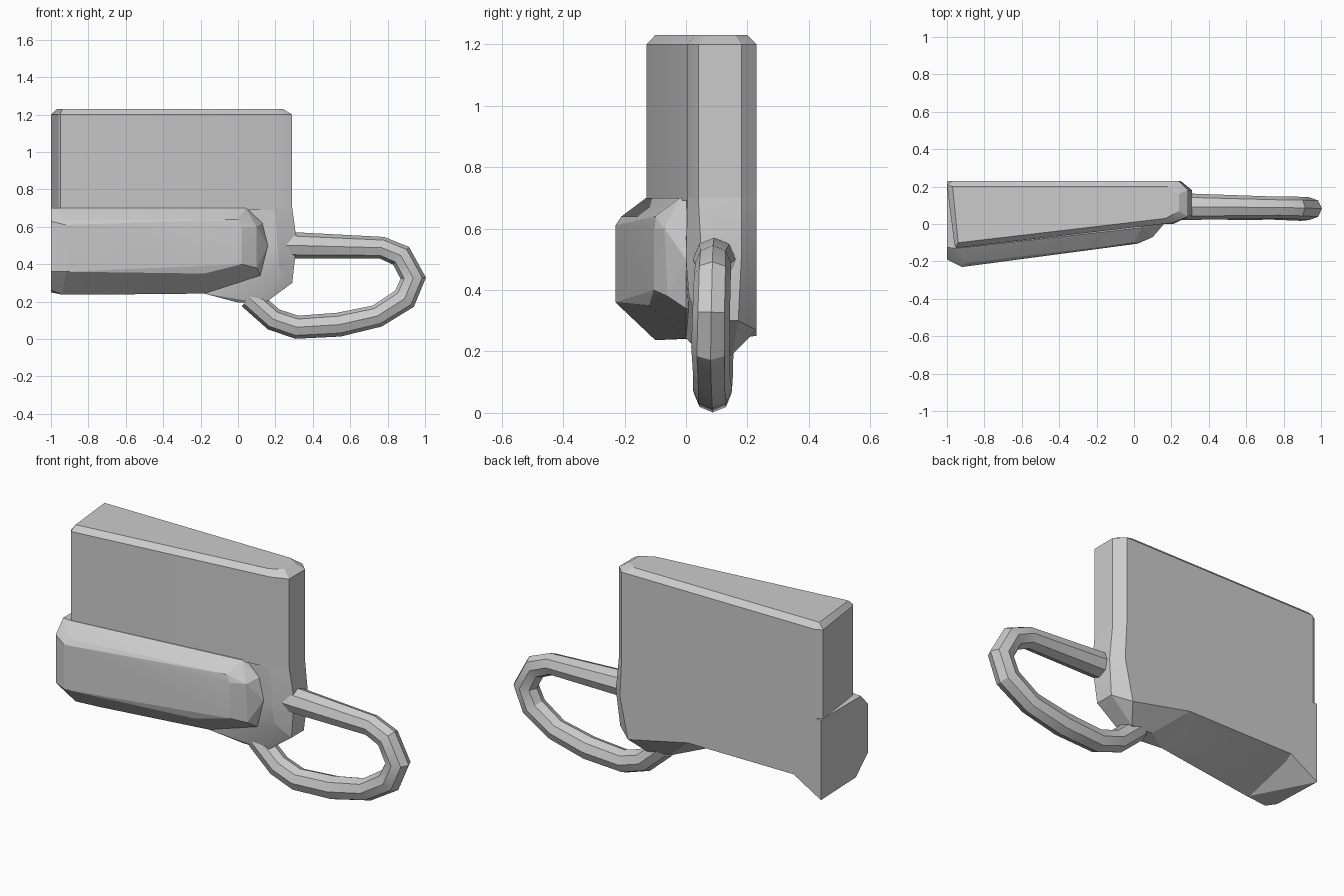
import bpy, bmesh, math
from mathutils import Vector

if "Cube" in bpy.data.objects:
    bpy.data.objects.remove(bpy.data.objects["Cube"])


def finish(name, bm, angle=22):
    bmesh.ops.recalc_face_normals(bm, faces=bm.faces[:])
    me = bpy.data.meshes.new(name)
    bm.to_mesh(me)
    bm.free()
    ob = bpy.data.objects.new(name, me)
    bpy.context.collection.objects.link(ob)
    bpy.ops.object.select_all(action='DESELECT')
    ob.select_set(True)
    bpy.context.view_layer.objects.active = ob
    bpy.ops.object.shade_smooth_by_angle(angle=math.radians(angle))
    return ob


def hull(name, points):
    """Faceted solid wrapped around a few corner points."""
    bm = bmesh.new()
    for p in points:
        bm.verts.new(p)
    bmesh.ops.convex_hull(bm, input=bm.verts[:])
    bmesh.ops.delete(bm, geom=[v for v in bm.verts if not v.link_faces], context='VERTS')
    bmesh.ops.dissolve_limit(bm, angle_limit=math.radians(1),
                             verts=bm.verts[:], edges=bm.edges[:])
    finish(name, bm, 15)


def tube(name, path, sides=8):
    """Round bar along x/z stations (x, z, y, radius), mitred at the bends."""
    bm = bmesh.new()
    pts = [Vector((x, y, z)) for x, z, y, r in path]
    rings = []
    for i, p in enumerate(pts):
        d0 = (p - pts[max(i - 1, 0)]).normalized()
        d1 = (pts[min(i + 1, len(pts) - 1)] - p).normalized()
        t = (d0 + d1).normalized()
        side = t.cross(Vector((0, 1, 0))).normalized()
        wide = side.cross(t)
        r = path[i][3]
        miter = 1 / max(0.8, t.dot(d1 if d1.length else d0))
        rings.append([bm.verts.new(p + side * r * miter * math.cos(a) + wide * r * math.sin(a))
                      for a in (2 * math.pi * k / sides for k in range(sides))])
    for a, b in zip(rings, rings[1:]):
        for k in range(sides):
            n = (k + 1) % sides
            bm.faces.new((a[k], a[n], b[n], b[k]))
    bm.faces.new(rings[0])
    bm.faces.new(rings[-1])
    finish(name, bm, 30)


# Upper block: tapered footprint with a small chamfer around the top
foot = [(-1, .21), (-.97, .23), (.24, .23), (.29, .18),
        (.29, .04), (.2, .005), (-.95, -.128), (-.96, -.11)]
top = [(-.97, .2), (.18, .2), (.24, .16), (.24, .07), (.17, .03), (-.94, -.1)]
hull("upper_block",
     [(x, y, z) for x, y in foot for z in (.69, 1.2)] + [(x, y, 1.23) for x, y in top])

# Bulging barrel along the front, with the sloping underside
hull("front_barrel", [
    (-1, .23, .7), (.1, .23, .7), (-1, .23, .35), (.0, .23, .35),
    (-1, -.125, .7), (-.95, -.13, .7), (.04, -.02, .7),
    (-1, -.19, .63), (-1, -.19, .36), (-.92, -.23, .61), (-.92, -.23, .36),
    (-.9, -.21, .64), (0, -.1, .64), (.02, -.105, .6), (.02, -.105, .4),
    (-.18, -.12, .35), (.1, -.07, .6), (.1, -.06, .38), (.16, .0, .5),
    (.13, .0, .62), (.12, .0, .34),
    (-1, -.08, .26), (-.94, -.1, .237), (-.8, -.085, .237), (-.18, 0, .243)])

# Foot wedge at the back left corner
hull("corner_wedge", [
    (-1, .23, .25), (-1, .23, .4), (-.83, .23, .35), (-1, -.08, .26),
    (-.94, -.1, .237), (-.82, -.08, .24), (-.83, 0, .4)])

# Hub where the handle joins the body
hull("handle_hub", [
    (.24, .23, .7), (.29, .18, .7), (.29, .04, .7), (.2, .005, .7),
    (-.1, .0, .7), (-.1, .23, .7),
    (.25, .23, .5), (.31, .18, .5), (.315, .05, .52), (.21, .0, .5),
    (.29, .17, .3), (.29, .06, .3), (.2, .23, .27), (.22, .01, .38),
    (.14, .15, .19), (.14, .06, .19), (0, .05, .195), (0, .14, .2),
    (-.18, 0, .243), (-.17, .23, .35)])

# Looped handle
tube("loop_handle", [
    (.2, .502, .092, .07), (.32, .5, .092, .07), (.77, .488, .088, .058),
    (.872, .445, .086, .06), (.937, .325, .082, .061), (.89, .215, .08, .063),
    (.745, .123, .083, .06), (.54, .077, .086, .064), (.315, .063, .087, .061),
    (.19, .105, .092, .06), (.06, .22, .095, .06)])
